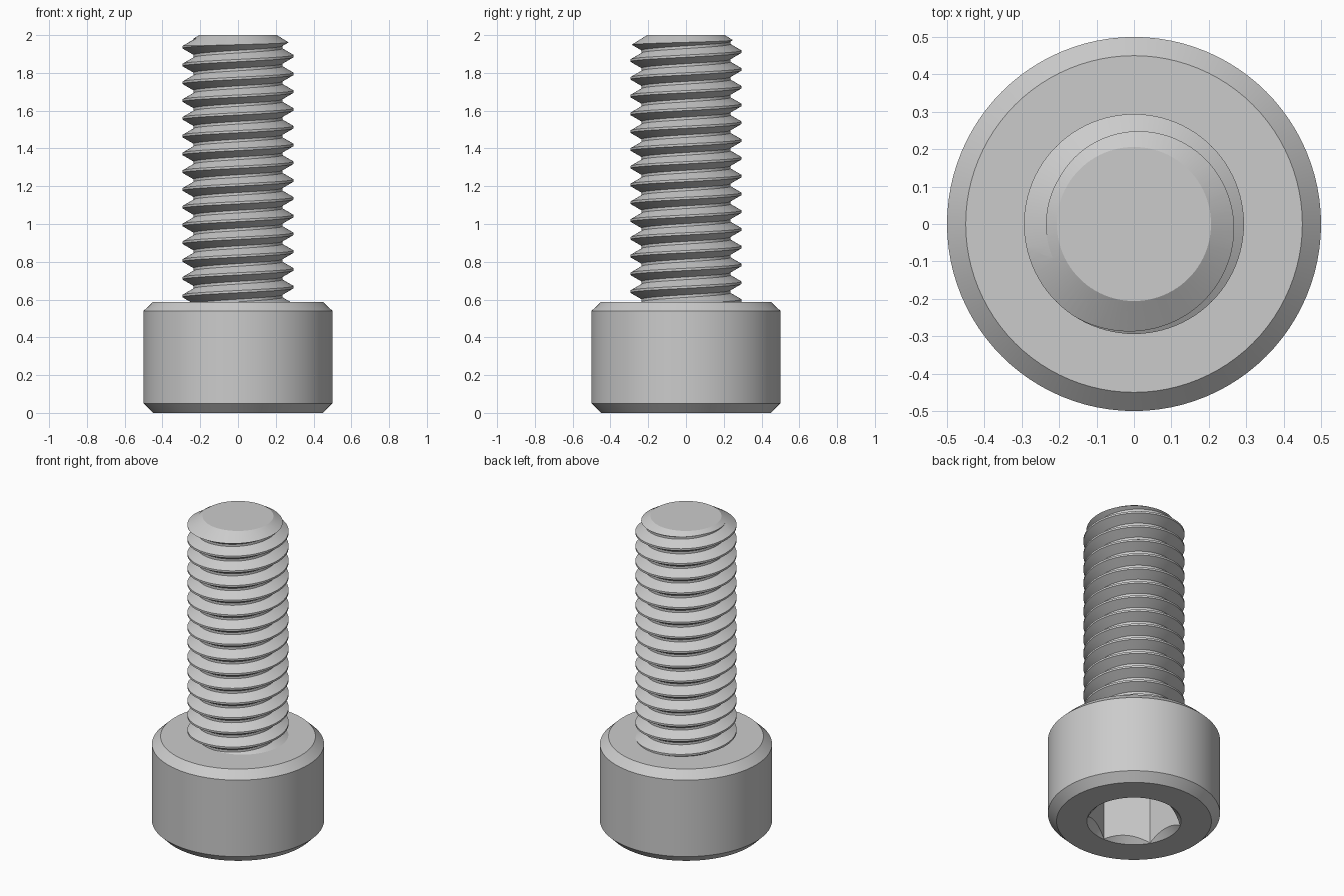
import bpy
import bmesh
from math import pi, tau, cos, sin

if "Cube" in bpy.data.objects:
    bpy.data.objects.remove(bpy.data.objects["Cube"], do_unlink=True)

SEGMENTS = 96
PITCH = 0.0941
ROOT, CREST = 0.235, 0.294

steel = bpy.data.materials.new("grey steel")
steel.use_nodes = True
steel.diffuse_color = (0.6, 0.6, 0.6, 1)
steel.node_tree.nodes["Principled BSDF"].inputs["Base Color"].default_value = steel.diffuse_color


def finish(name, bm):
    """Turn a bmesh into a linked object with clean outward normals."""
    bmesh.ops.recalc_face_normals(bm, faces=bm.faces)
    mesh = bpy.data.meshes.new(name)
    bm.to_mesh(mesh)
    bm.free()
    mesh.materials.append(steel)
    obj = bpy.data.objects.new(name, mesh)
    bpy.context.collection.objects.link(obj)
    return obj


def lathe(name, profile, sides=SEGMENTS, turn=0.0):
    """Closed solid of revolution from (radius, height) points."""
    bm = bmesh.new()
    angles = [turn + tau * i / sides for i in range(sides)]
    rings = [[bm.verts.new((r * cos(a), r * sin(a), z)) for a in angles]
             for r, z in profile]
    for low, high in zip(rings, rings[1:]):
        for i in range(sides):
            j = (i + 1) % sides
            bm.faces.new((low[i], low[j], high[j], high[i]))
    bm.faces.new(rings[0][::-1])
    bm.faces.new(rings[-1])
    return finish(name, bm)


def thread_solid(name, start, turns):
    """Closed right-handed helical solid; start is the crest height at -x."""
    bm = bmesh.new()
    points = [(CREST, -0.006), (CREST, 0.006), (ROOT, 0.04), (ROOT, 0.0541)]
    last = turns * SEGMENTS
    grid = {}
    for i in range(last + SEGMENTS + 1):
        a = pi + tau * i / SEGMENTS
        rows = points if i <= last else points[:1]
        for k, (r, dz) in enumerate(rows):
            z = start + PITCH * i / SEGMENTS + dz
            grid[i, k] = bm.verts.new((r * cos(a), r * sin(a), z))

    def at(i, k):
        return grid[i, k] if k < len(points) else grid[i + SEGMENTS, 0]

    for i in range(last):
        for k in range(len(points)):
            bm.faces.new((at(i, k), at(i + 1, k), at(i + 1, k + 1), at(i, k + 1)))
    # Fan caps close both spiral ends
    middle = start + PITCH * turns / 2
    bottom = bm.verts.new((0, 0, start + PITCH / 2))
    top = bm.verts.new((0, 0, start + PITCH * (turns + 0.5)))
    for edge in [e for e in bm.edges if e.is_boundary]:
        a, b = edge.verts
        bm.faces.new((a, b, top if a.co.z > middle else bottom))
    return finish(name, bm)


def combine(obj, tool, operation):
    """Apply a boolean and discard the tool."""
    tool.hide_render = True
    mod = obj.modifiers.new("cut", "BOOLEAN")
    mod.operation = operation
    mod.solver = "EXACT"
    mod.object = tool
    bpy.context.view_layer.objects.active = obj
    bpy.ops.object.modifier_apply(modifier=mod.name)
    bpy.data.objects.remove(tool, do_unlink=True)


def smooth(obj):
    bpy.ops.object.select_all(action="DESELECT")
    obj.select_set(True)
    bpy.context.view_layer.objects.active = obj
    bpy.ops.object.shade_smooth_by_angle(angle=0.4)


# Cylindrical head with chamfered rims
head = lathe("head", [(0.45, 0), (0.5, 0.05), (0.5, 0.54), (0.45, 0.588)])

# Hexagonal socket with a countersunk mouth
combine(head, lathe("socket_cutter", [(0.272, -0.1), (0.272, 0.3)], 6, pi / 6), "DIFFERENCE")
combine(head, lathe("countersink_cutter", [(0.324, -0.05), (0.224, 0.05)]), "DIFFERENCE")
smooth(head)

# Threaded shank trimmed by a chamfered envelope
shank = thread_solid("threaded_shank", 1.936 - 17 * PITCH, 19)
combine(shank, lathe("shank_envelope", [(0.4, 0.5), (0.4, 1.879), (0.206, 2)]), "INTERSECT")
smooth(shank)
